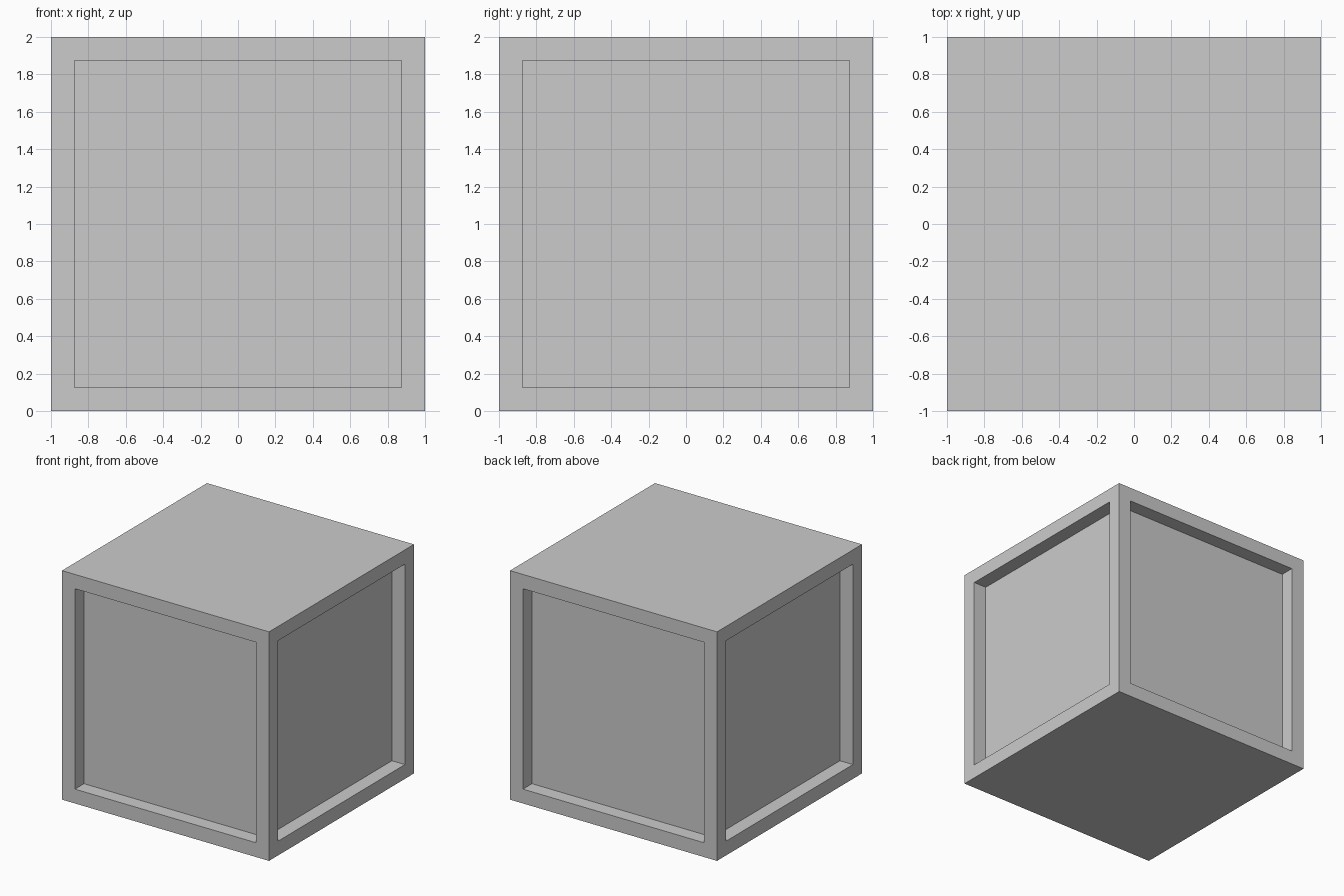
import bpy, bmesh
from mathutils import Matrix

if "Cube" in bpy.data.objects:
    bpy.data.objects.remove(bpy.data.objects["Cube"])

FRAME = 0.125   # border width and recess depth

# Solid cube standing on the ground
bm = bmesh.new()
bmesh.ops.create_cube(bm, size=2, matrix=Matrix.Translation((0, 0, 1)))
bm.normal_update()

# Recessed panel on each of the four upright sides
sides = [f for f in bm.faces if abs(f.normal.z) < 0.5]
bmesh.ops.inset_individual(bm, faces=sides, thickness=FRAME, use_even_offset=True)
for panel in sides:
    inward = -panel.normal.copy() * FRAME
    new = bmesh.ops.extrude_discrete_faces(bm, faces=[panel])["faces"]
    bmesh.ops.translate(bm, verts=new[0].verts[:], vec=inward)

mesh = bpy.data.meshes.new("panelled_crate")
bm.to_mesh(mesh)
bm.free()
crate = bpy.data.objects.new("panelled_crate", mesh)
bpy.context.collection.objects.link(crate)
